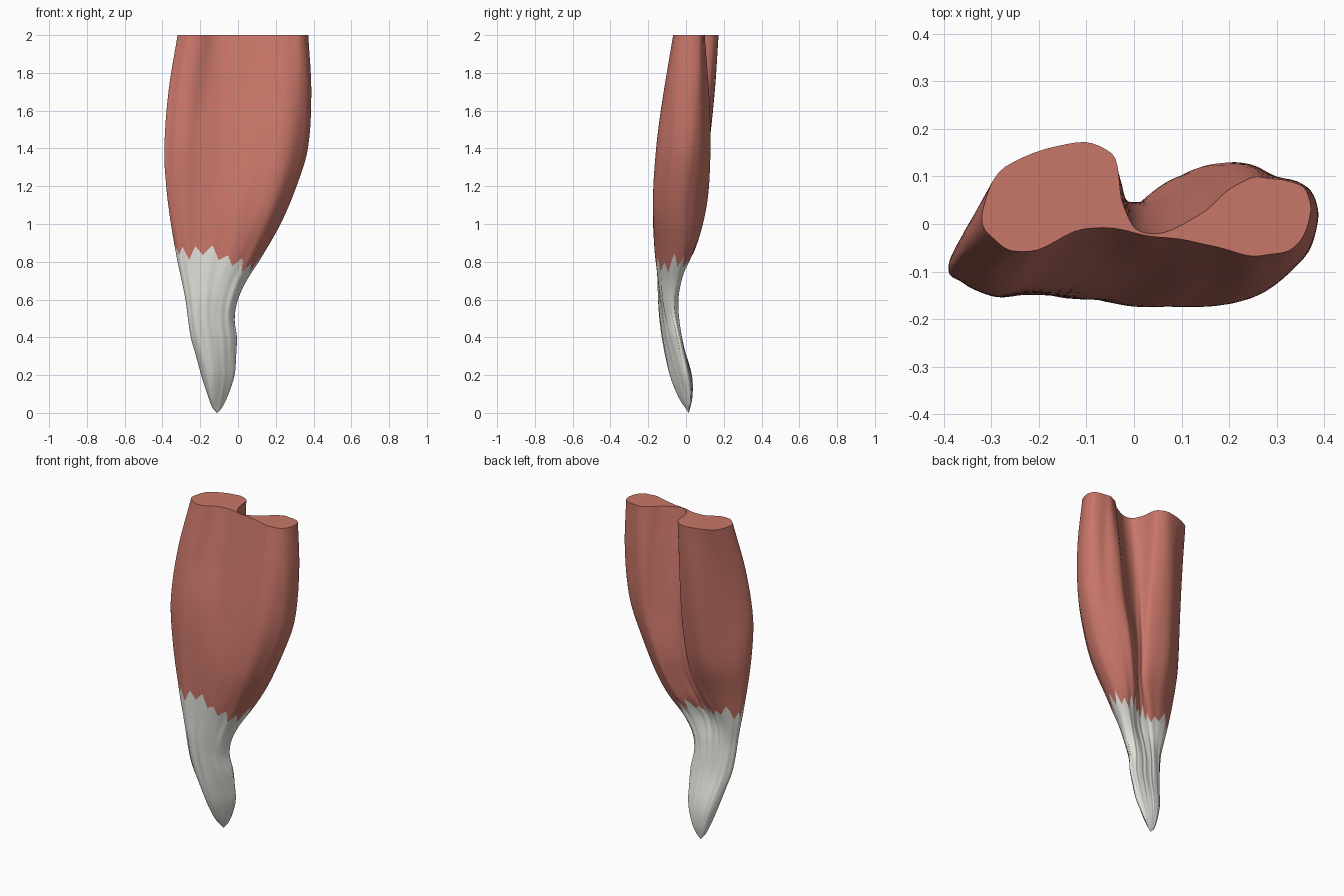
import bpy, bmesh, math, random

if "Cube" in bpy.data.objects:
    bpy.data.objects.remove(bpy.data.objects["Cube"])
random.seed(4)

# Silhouette: z, left x, right x
SIL = [(0, -.112, -.108), (.03, -.137, -.083), (.1, -.163, -.05), (.2, -.195, -.018),
       (.3, -.222, -.01), (.4, -.25, -.006), (.5, -.265, -.018), (.6, -.278, .0),
       (.7, -.298, .045), (.8, -.32, .11), (1, -.355, .225), (1.2, -.38, .31),
       (1.4, -.39, .37), (1.7, -.368, .388), (2, -.32, .372)]

# Cross-section depths: z, then y from the left edge over the front to the right edge
U_FRONT = [0, .038, .146, .309, .5, .691, .854, .962, 1]
FRONT = [
    (0, .015, .015, .015, .015, .015, .015, .015, .015, .015),
    (.08, .005, -.02, -.037, -.035, -.025, -.015, 0, .01, .018),
    (.2, -.02, -.055, -.08, -.085, -.07, -.05, -.03, -.015, 0),
    (.4, -.08, -.105, -.125, -.125, -.115, -.1, -.08, -.055, -.04),
    (.58, -.10, -.125, -.145, -.145, -.14, -.13, -.12, -.095, -.07),
    (.72, -.095, -.127, -.147, -.148, -.15, -.147, -.13, -.095, -.055),
    (.87, -.09, -.13, -.15, -.15, -.16, -.165, -.14, -.09, -.03),
    (1.1, -.09, -.13, -.152, -.147, -.16, -.175, -.165, -.10, -.03),
    (1.4, -.085, -.12, -.148, -.125, -.12, -.15, -.15, -.08, 0),
    (1.7, -.045, -.085, -.108, -.065, -.07, -.10, -.115, -.065, .015),
    (2, .02, -.033, -.06, -.01, -.022, -.045, -.068, -.04, .03)]

# y over the back, from right to left; the cleft between the heads drifts with height
U_BACK_LOW = [.962, .87, .76, .64, .52, .42, .32, .2, .07]     # z <= .6
U_BACK_MID = [.97, .87, .76, .68, .6, .54, .49, .3, .07]       # z = 1
U_BACK_TOP = [.97, .87, .775, .66, .5, .43, .395, .26, .07]    # z = 2
BACK = [
    (.015, .015, .015, .015, .015, .015, .015, .015, .015),
    (.025, .028, .03, .032, .033, .033, .033, .032, .022),
    (.012, .018, .022, .025, .028, .03, .03, .025, .008),
    (-.03, -.024, -.022, -.024, -.027, -.028, -.03, -.035, -.055),
    (-.055, -.042, -.045, -.05, -.055, -.055, -.057, -.063, -.078),
    (-.03, -.02, -.035, -.055, -.065, -.063, -.056, -.053, -.067),
    (.015, .045, .045, .015, -.01, -.015, -.008, -.01, -.05),
    (.03, .085, .108, .085, .045, .035, .055, .07, -.015),
    (.06, .108, .128, .085, .045, .05, .10, .115, -.01),
    (.075, .105, .12, .06, .015, .045, .13, .145, .035),
    (.08, .097, .085, .018, -.022, .04, .15, .168, .12)]

SUB = 6
COLS = (len(U_FRONT) + len(U_BACK_TOP)) * SUB


def ring_curve(vals):
    """Closed Catmull-Rom through the landmark values."""
    out, n = [], len(vals)
    for i in range(n):
        a, b, c, d = (vals[(i + k) % n] for k in (-1, 0, 1, 2))
        for s in range(SUB):
            t = s / SUB
            out.append(b + .5 * t * (c - a + t * (2*a - 5*b + 4*c - d + t * (3*(b - c) + d - a))))
    return out


def along(zs, vals, z):
    """Cubic Hermite interpolation over uneven heights."""
    n = len(zs)
    i = max(k for k in range(n - 1) if zs[k] <= z or k == 0)

    def slope(k):
        lo, hi = max(k - 1, 0), min(k + 1, n - 1)
        return (vals[hi] - vals[lo]) / (zs[hi] - zs[lo])
    h = zs[i + 1] - zs[i]
    t = (z - zs[i]) / h
    return ((2*t**3 - 3*t*t + 1) * vals[i] + (t**3 - 2*t*t + t) * h * slope(i)
            + (3*t*t - 2*t**3) * vals[i + 1] + (t**3 - t*t) * h * slope(i + 1))


SIL_Z, SIL_L, SIL_R = zip(*SIL)
SEC_Z = [f[0] for f in FRONT]
u_low, u_mid, u_top = ([min(1, max(0, u)) for u in ring_curve(U_FRONT + b)]
                       for b in (U_BACK_LOW, U_BACK_MID, U_BACK_TOP))
y_cols = list(zip(*[ring_curve(list(f[1:]) + list(b)) for f, b in zip(FRONT, BACK)]))


def u_at(j, z):
    if z < 1:
        t = max(0, (z - .6) / .4)
        t = t * t * (3 - 2 * t)
        return u_low[j] + (u_mid[j] - u_low[j]) * t
    return u_mid[j] + (u_top[j] - u_mid[j]) * (z - 1)


def surface(j, z):
    left, right = along(SIL_Z, SIL_L, z), along(SIL_Z, SIL_R, z)
    y = along(SEC_Z, y_cols[j], z)
    # faint lengthwise fibre ridges
    a = 2 * math.pi * j / COLS
    fibre = math.sin(13 * a + 2.5 * z) + .6 * math.sin(21 * a - 3 * z)
    y += .0018 * fibre * min(1, z * 2)
    return (left + (right - left) * u_at(j, z), y, z)


# Jagged line where muscle meets tendon, higher on the front left
keys = [random.uniform(.0, .06) if k % 2 else random.uniform(-.06, -.01)
        for k in range(COLS // 3)]
border = []
for j in range(COLS):
    k, f = divmod(j, 3)
    jag = keys[k] + (keys[(k + 1) % len(keys)] - keys[k]) * f / 3
    rise = .09 * max(0, 1 - u_low[j] / .9) if j < 8 * SUB else 0
    border.append(.79 + rise + jag)


def build(name, color, rows, low, high, cap):
    bm = bmesh.new()
    grid = [[bm.verts.new(surface(j, low(j) + (high(j) - low(j)) * r / rows))
             for j in range(COLS)] for r in range(rows + 1)]
    for r in range(rows):
        for j in range(COLS):
            k = (j + 1) % COLS
            bm.faces.new((grid[r][j], grid[r][k], grid[r + 1][k], grid[r + 1][j]))
    if cap:
        bm.faces.new(grid[-1])
    else:
        bm.faces.new(grid[0][::-1])
    mesh = bpy.data.meshes.new(name)
    bm.to_mesh(mesh)
    bm.free()
    obj = bpy.data.objects.new(name, mesh)
    bpy.context.collection.objects.link(obj)
    mat = bpy.data.materials.new(name + "_color")
    mat.diffuse_color = color
    mat.use_nodes = True
    mat.node_tree.nodes["Principled BSDF"].inputs["Base Color"].default_value = mat.diffuse_color
    mesh.materials.append(mat)
    bpy.ops.object.select_all(action='DESELECT')
    obj.select_set(True)
    bpy.context.view_layer.objects.active = obj
    bpy.ops.object.shade_smooth_by_angle(angle=math.radians(50))


# Two-headed muscle belly, cut flat at the top
build("muscle_belly", (.58, .18, .14, 1), 40, lambda j: border[j], lambda j: 2.0, True)
# Flattened tendon tapering to a tip
build("tendon", (.77, .77, .72, 1), 32, lambda j: 0.0, lambda j: border[j], False)
